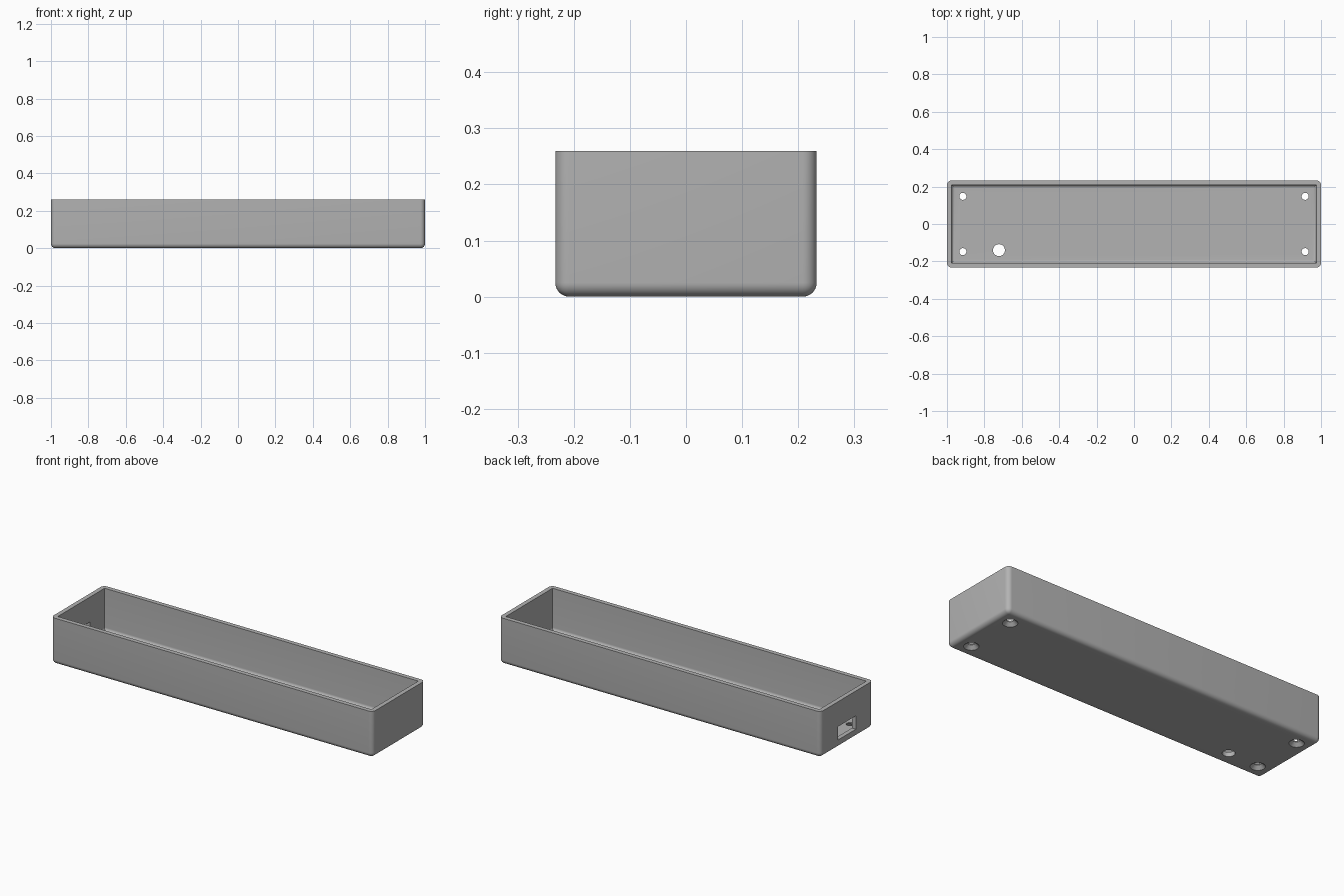
import bpy, bmesh
from mathutils import Vector

cube = bpy.data.objects.get("Cube")
if cube:
    bpy.data.objects.remove(cube)

L, W, H = 2.0, 0.466, 0.26
WALL, FLOOR = 0.025, 0.025

grey = bpy.data.materials.new("plain grey")
grey.use_nodes = True
colour = (0.45, 0.45, 0.45, 1)
grey.diffuse_color = colour
grey.node_tree.nodes["Principled BSDF"].inputs["Base Color"].default_value = colour


def finish(name, bm):
    mesh = bpy.data.meshes.new(name)
    bm.to_mesh(mesh)
    bm.free()
    mesh.materials.append(grey)
    obj = bpy.data.objects.new(name, mesh)
    bpy.context.collection.objects.link(obj)
    return obj


def block(name, low, high, radius=0.0, round_uprights=False):
    """Box between two corners, with rounded bottom and optional rounded uprights."""
    low, high = Vector(low), Vector(high)
    bm = bmesh.new()
    bmesh.ops.create_cube(bm, size=1)
    for v in bm.verts:
        v.co = (low + high) / 2 + v.co * (high - low)
    if radius:
        def chosen(e):
            a, b = (v.co.z for v in e.verts)
            return max(a, b) < low.z + 1e-4 or (round_uprights and abs(a - b) > 1e-4)
        bmesh.ops.bevel(bm, geom=[e for e in bm.edges if chosen(e)], offset=radius,
                        segments=8, profile=0.5, affect='EDGES')
    return finish(name, bm)


def drill(name, x, y, r_bottom, r_top, z_low, z_high):
    """Round or tapered cutter standing on z_low."""
    bm = bmesh.new()
    bmesh.ops.create_cone(bm, cap_ends=True, segments=32, radius1=r_bottom,
                          radius2=r_top, depth=z_high - z_low)
    bmesh.ops.translate(bm, verts=bm.verts, vec=(x, y, (z_low + z_high) / 2))
    return finish(name, bm)


# Tray shell
tray = block("tray", (-L / 2, -W / 2, 0), (L / 2, W / 2, H), 0.025, True)

# Cavity with filleted floor, then the cable slot in the left-hand end wall
cutters = [
    block("cavity_cutter", (-L / 2 + WALL, -W / 2 + WALL, FLOOR),
          (L / 2 - WALL, W / 2 - WALL, H + 0.1), 0.016),
    block("slot_cutter", (-L / 2 - 0.05, -0.08, 0.045),
          (-L / 2 + WALL + 0.03, 0.08, 0.12)),
    drill("cable_hole_cutter", -0.722, -0.14, 0.032, 0.032, -0.05, 0.1),
]

# Countersunk screw holes at the four corners
for x in (-0.915, 0.915):
    for y in (-0.148, 0.148):
        cutters.append(drill("screw_hole_cutter", x, y, 0.019, 0.019, -0.05, 0.1))
        cutters.append(drill("countersink_cutter", x, y, 0.039, 0.019, -0.001, 0.019))

for cutter in cutters:
    cutter.hide_render = True
    mod = tray.modifiers.new(cutter.name, 'BOOLEAN')
    mod.operation = 'DIFFERENCE'
    mod.solver = 'EXACT'
    mod.object = cutter

# Bake the cuts and drop the cutters
bpy.context.view_layer.update()
graph = bpy.context.evaluated_depsgraph_get()
mesh = bpy.data.meshes.new_from_object(tray.evaluated_get(graph))
tray.modifiers.clear()
tray.data = mesh
for cutter in cutters:
    bpy.data.objects.remove(cutter)
mesh.materials.clear()
mesh.materials.append(grey)
for face in mesh.polygons:
    face.material_index = 0

bpy.ops.object.select_all(action='DESELECT')
tray.select_set(True)
bpy.context.view_layer.objects.active = tray
bpy.ops.object.shade_smooth_by_angle(angle=0.6)
